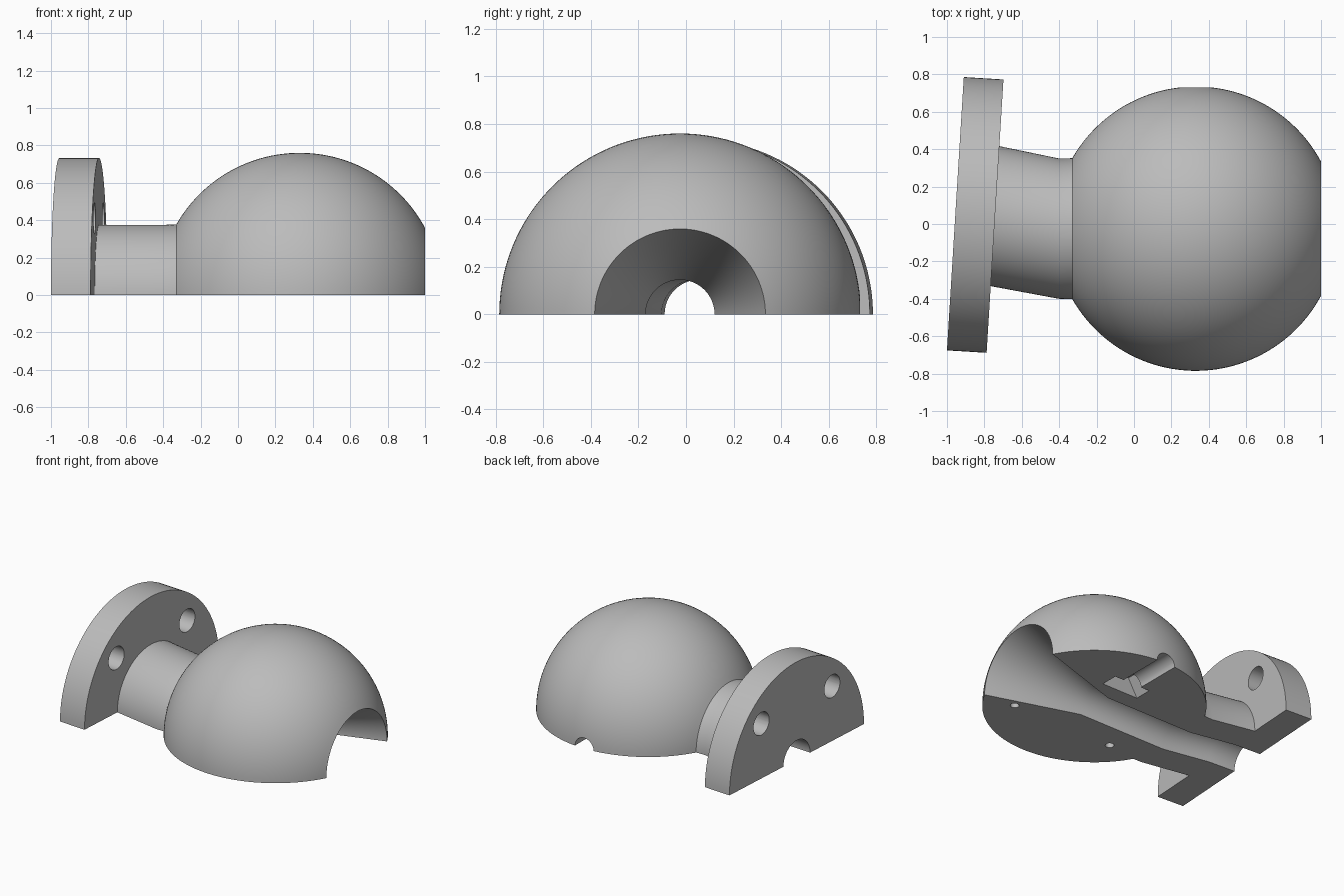
import bpy, bmesh, math
from mathutils import Vector, Matrix

cube = bpy.data.objects.get("Cube")
if cube:
    bpy.data.objects.remove(cube, do_unlink=True)

# Main dimensions
BALL_X, AXIS_Y, BALL_R = 0.33, -0.025, 0.76
TILT = 0.0616                       # flange tilt in plan
NECK_R, BORE_R, FLANGE_R = 0.375, 0.145, 0.732
FRONT = (-0.743, 0.042)             # flange centre, neck side
BACK = (-0.955, 0.055)              # flange centre, outer side
STEPS = 72

grey = bpy.data.materials.new("plain_grey")
grey.use_nodes = True
colour = (0.5, 0.5, 0.5, 1)
grey.diffuse_color = colour
grey.node_tree.nodes["Principled BSDF"].inputs["Base Color"].default_value = colour


def add_object(name, bm):
    bmesh.ops.recalc_face_normals(bm, faces=bm.faces)
    mesh = bpy.data.meshes.new(name)
    bm.to_mesh(mesh)
    bm.free()
    obj = bpy.data.objects.new(name, mesh)
    mesh.materials.append(grey)
    bpy.context.collection.objects.link(obj)
    return obj


def half_loft(name, sections):
    """Closed loop of half rings (x, y, radius, tilt), capped flat at z = 0."""
    bm = bmesh.new()
    rings = []
    for x, y, r, t in sections:
        side = Vector((math.sin(t), math.cos(t), 0))
        ring = []
        for i in range(STEPS + 1):
            a = math.pi * i / STEPS
            up = Vector((0, 0, r * math.sin(a) if 0 < i < STEPS else 0))
            ring.append(bm.verts.new(Vector((x, y, 0)) + side * r * math.cos(a) + up))
        rings.append(ring)
    for a, b in zip(rings, rings[1:] + rings[:1]):
        for i in range(STEPS):
            bm.faces.new((a[i], a[i + 1], b[i + 1], b[i]))
    for end in (0, STEPS):
        bm.faces.new([ring[end] for ring in rings])
    return add_object(name, bm)


def cutter(name, start, end, radius, sides=40):
    """Prism between two points, used to drill a hole."""
    start, end = Vector(start), Vector(end)
    axis = end - start
    bm = bmesh.new()
    bmesh.ops.create_cone(bm, cap_ends=True, segments=sides, radius1=radius,
                          radius2=radius, depth=axis.length)
    if sides == 6:
        bmesh.ops.rotate(bm, verts=bm.verts, matrix=Matrix.Rotation(math.pi / 6, 3, 'Z'))
    turn = Vector((0, 0, 1)).rotation_difference(axis).to_matrix().to_4x4()
    bmesh.ops.transform(bm, matrix=Matrix.Translation((start + end) / 2) @ turn, verts=bm.verts)
    obj = add_object(name, bm)
    obj.hide_render = True
    return obj


# Ball, cut off at the mouth and running into the neck
first = math.acos((1 - BALL_X) / BALL_R)
last = math.acos((-0.33 - BALL_X) / BALL_R)
N = 48
sections = []
for i in range(N + 1):
    a = first + (last - first) * i / N
    sections.append((BALL_X + BALL_R * math.cos(a), AXIS_Y, BALL_R * math.sin(a), 0))
# Offset neck and tilted flange
sections += [(-0.40, AXIS_Y, NECK_R, 0), (*FRONT, NECK_R, TILT),
             (*FRONT, FLANGE_R, TILT), (*BACK, FLANGE_R, TILT)]
# Bore back through the flange and neck, opening as a cone to the mouth
sections += [(*BACK, BORE_R, TILT), (*FRONT, BORE_R, TILT),
             (-0.40, AXIS_Y, BORE_R, 0), (BALL_X, AXIS_Y, BORE_R, 0)]
body = half_loft("ball_joint_half", sections)

# Bolt holes through the flange
cutters = []
side = Vector((math.sin(TILT), math.cos(TILT), 0))
axis = Vector((math.cos(TILT), -math.sin(TILT), 0))
centre = (Vector((*FRONT, 0)) + Vector((*BACK, 0))) / 2
for s in (-1, 1):
    p = centre + side * 0.385 * s + Vector((0, 0, 0.41))
    cutters.append(cutter("flange_hole_cutter", p - axis * 0.2, p + axis * 0.2, 0.085))
# Side screw channel and nut pocket
cutters.append(cutter("screw_channel_cutter", (BALL_X, 0.32, 0), (BALL_X, 0.9, 0), 0.077))
cutters.append(cutter("nut_pocket_cutter", (BALL_X, 0.245, 0), (BALL_X, 0.375, 0), 0.15, 6))
# Small locating holes in the flat face
for s in (-1, 1):
    x, y = BALL_X + 0.42 * s, AXIS_Y - 0.34
    cutters.append(cutter("pin_hole_cutter", (x, y, -0.1), (x, y, 0.1), 0.03, 24))

for c in cutters:
    mod = body.modifiers.new(c.name, 'BOOLEAN')
    mod.operation, mod.solver, mod.object = 'DIFFERENCE', 'EXACT', c

# Bake the holes and discard the cutters
bpy.context.view_layer.update()
depsgraph = bpy.context.evaluated_depsgraph_get()
baked = bpy.data.meshes.new_from_object(body.evaluated_get(depsgraph))
body.modifiers.clear()
body.data = baked
baked.materials.clear()
baked.materials.append(grey)
for poly in baked.polygons:
    poly.material_index = 0
for c in cutters:
    bpy.data.objects.remove(c, do_unlink=True)

bpy.ops.object.select_all(action='DESELECT')
body.select_set(True)
bpy.context.view_layer.objects.active = body
bpy.ops.object.shade_smooth_by_angle(angle=math.radians(30))
